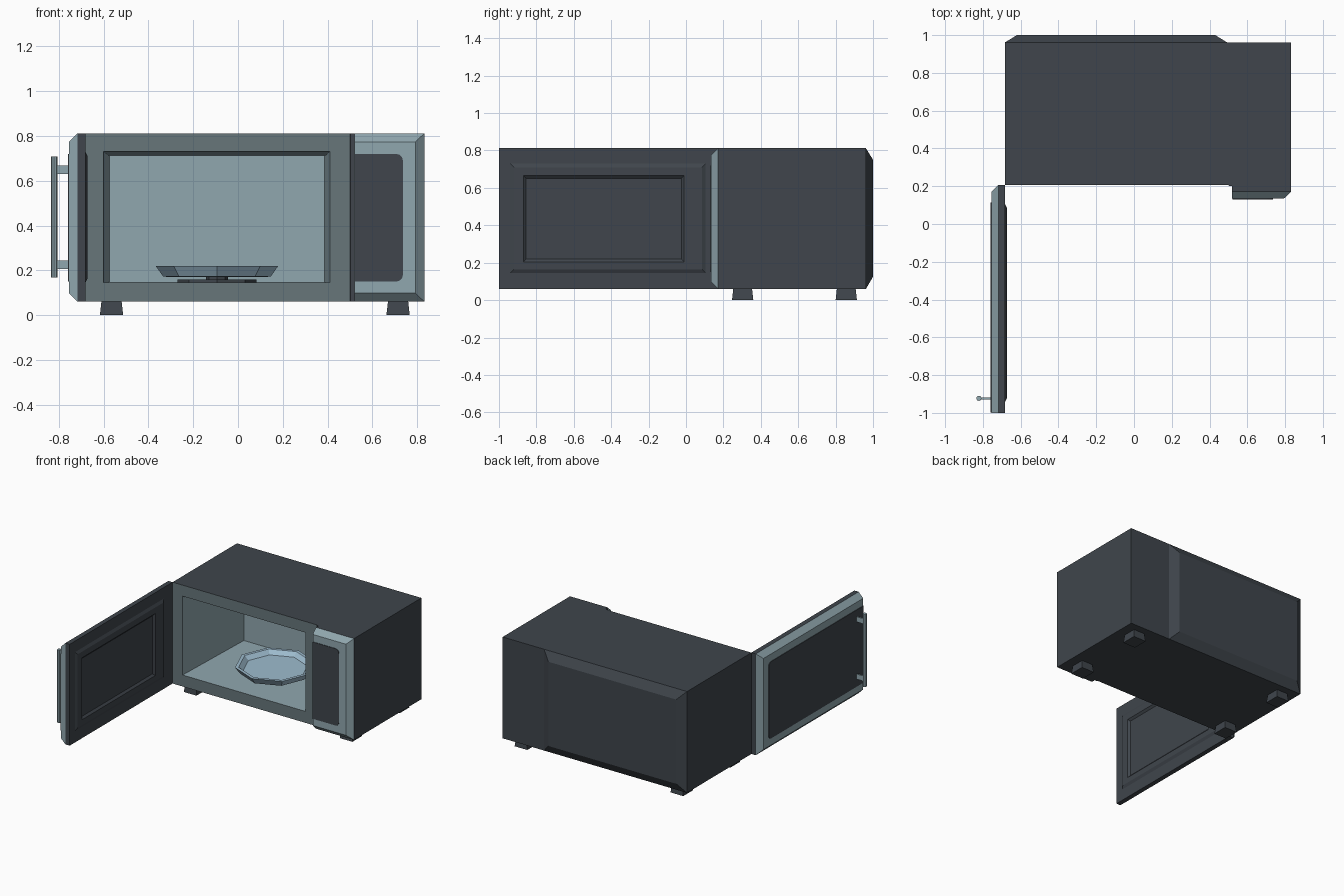
import bpy, bmesh, math

if "Cube" in bpy.data.objects:
    bpy.data.objects.remove(bpy.data.objects["Cube"])


def mat(name, rgb):
    m = bpy.data.materials.new(name)
    m.diffuse_color = (*rgb, 1)
    m.use_nodes = True
    m.node_tree.nodes["Principled BSDF"].inputs["Base Color"].default_value = m.diffuse_color
    return m


DARK = mat("charcoal", (0.05, 0.06, 0.072))
LIGHT = mat("pale steel", (0.28, 0.385, 0.425))
FRAME = mat("slate grey", (0.135, 0.18, 0.195))
BLUE = mat("glass blue", (0.34, 0.50, 0.62))


def finish(name, bm, mats):
    bmesh.ops.recalc_face_normals(bm, faces=bm.faces)
    me = bpy.data.meshes.new(name)
    bm.to_mesh(me)
    bm.free()
    for m in mats:
        me.materials.append(m)
    ob = bpy.data.objects.new(name, me)
    bpy.context.collection.objects.link(ob)
    return ob


def skin(name, rings, mats, bands=None):
    """Join equal rings of points, cap both ends; bands = material per band, last is end cap."""
    bm = bmesh.new()
    vs = [[bm.verts.new(p) for p in r] for r in rings]
    n = len(vs[0])
    bands = bands or [0] * len(rings)
    for k in range(len(vs) - 1):
        for i in range(n):
            j = (i + 1) % n
            f = bm.faces.new((vs[k][i], vs[k][j], vs[k + 1][j], vs[k + 1][i]))
            f.material_index = bands[k]
    bm.faces.new(vs[0][::-1]).material_index = bands[0]
    bm.faces.new(vs[-1]).material_index = bands[-1]
    return finish(name, bm, mats)


def place(axis, u, v, d):
    return {"y": (u, d, v), "x": (d, u, v), "z": (u, v, d)}[axis]


def loft(name, axis, sections, mats, bands=None):
    """Sections are rectangles (u0, u1, v0, v1, depth) stacked along an axis."""
    rings = [[place(axis, u, v, d) for u, v in ((a, c), (b, c), (b, e), (a, e))]
             for a, b, c, e, d in sections]
    return skin(name, rings, mats, bands)


def lathe(name, centre, sides, profile, mats):
    rings = [[(centre[0] + r * math.cos(2 * math.pi * i / sides),
               centre[1] + r * math.sin(2 * math.pi * i / sides), z)
              for i in range(sides)] for r, z in profile]
    return skin(name, rings, mats)


def plate(name, axis, flat, end, v0, v1, d0, d1, r=0.03):
    """Thin panel, square at 'flat' and with rounded corners at 'end'."""
    s = 1 if end > flat else -1
    pts = [(flat, v0)]
    for i in range(4):
        a = math.pi / 2 * i / 3
        pts.append((end - s * r * (1 - math.sin(a)), v0 + r * (1 - math.cos(a))))
    for i in range(4):
        a = math.pi / 2 * i / 3
        pts.append((end - s * r * (1 - math.cos(a)), v1 - r * (1 - math.sin(a))))
    pts.append((flat, v1))
    skin(name, [[place(axis, u, v, d) for u, v in pts] for d in (d0, d1)], [DARK])


B, T = 0.06, 0.812  # bottom and top of the case

# Case with front frame and cooking cavity
loft("case", "y", [(-0.682, 0.832, B, T, 0.962), (-0.682, 0.832, B, T, 0.207),
                   (-0.60, 0.41, 0.145, 0.73, 0.207), (-0.575, 0.387, 0.147, 0.71, 0.89)],
     [DARK, FRAME, LIGHT], [0, 1, 2, 2])
loft("back_bulge", "y", [(-0.682, 0.492, B, T, 0.962), (-0.62, 0.43, 0.125, 0.75, 1.0)], [DARK])

# Control panel
loft("control_panel", "y", [(0.52, 0.832, B, T, 0.207), (0.52, 0.832, B, T, 0.172),
                            (0.52, 0.793, 0.098, 0.774, 0.134)],
     [DARK, LIGHT], [0, 1, 1])
plate("control_screen", "y", 0.522, 0.737, 0.15, 0.72, 0.134, 0.130)
loft("panel_seam", "y", [(0.50, 0.52, B, T, 0.207), (0.503, 0.52, B, T, 0.201)], [DARK])

# Open door: bevelled outer shell, dark inner slab with raised and sunken lining
loft("door_shell", "x", [(-1.0, 0.207, B, T, -0.717), (-1.0, 0.17, 0.098, 0.774, -0.755)], [LIGHT])
loft("door_lining", "x", [(-1.0, 0.207, B, T, -0.717), (-1.0, 0.207, B, T, -0.682),
                          (-0.94, 0.105, 0.145, 0.73, -0.682),
                          (-0.92, 0.085, 0.165, 0.71, -0.672),
                          (-0.87, -0.01, 0.205, 0.665, -0.672),
                          (-0.855, -0.025, 0.22, 0.65, -0.685)], [DARK])
plate("door_window", "x", -0.998, 0.113, 0.15, 0.72, -0.755, -0.759)

# Door handle
lathe("handle_bar", (-0.821, -0.923), 8, [(0.014, 0.168), (0.014, 0.708)], [LIGHT])
for tag, z in (("lower", 0.225), ("upper", 0.65)):
    loft("handle_post_" + tag, "x", [(-0.928, -0.918, z - 0.019, z + 0.019, -0.818),
                                     (-0.928, -0.918, z - 0.019, z + 0.019, -0.753)], [LIGHT])

# Turntable
c = (-0.094, 0.57)
lathe("turntable_base", c, 8, [(0.176, 0.145), (0.176, 0.158)], [DARK])
lathe("turntable_hub", c, 8, [(0.05, 0.156), (0.05, 0.174)], [DARK])
lathe("turntable_dish", c, 8, [(0.20, 0.17), (0.24, 0.172), (0.274, 0.22), (0.25, 0.22),
                               (0.22, 0.19)], [BLUE])

# Feet
for sx, x in (("left", -0.565), ("right", 0.715)):
    for sy, y in (("front", 0.303), ("back", 0.857)):
        loft(f"foot_{sy}_{sx}", "z", [(x - 0.052, x + 0.052, y - 0.057, y + 0.057, 0.0),
                                      (x - 0.045, x + 0.045, y - 0.05, y + 0.05, 0.062)], [DARK])
